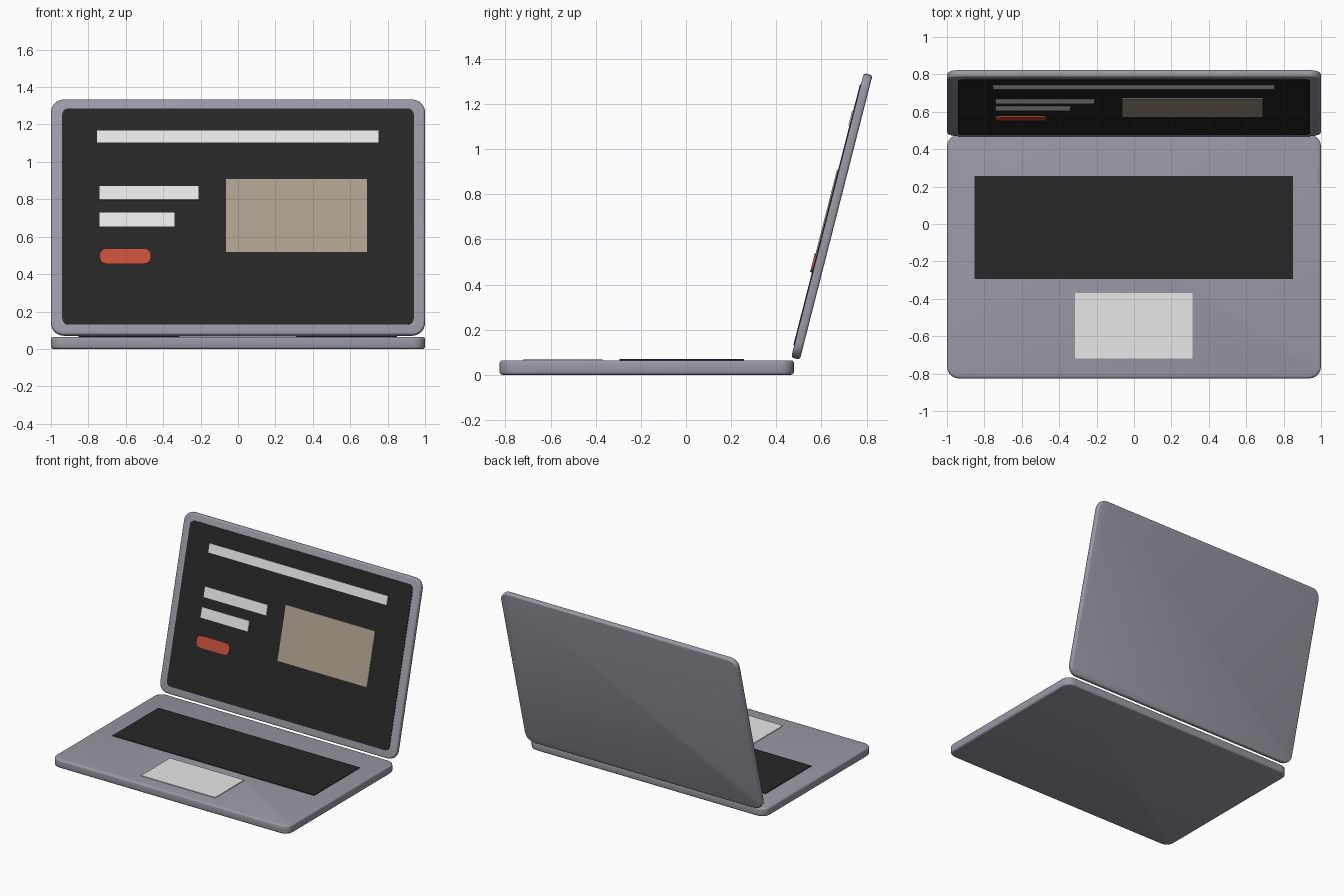
import bpy, bmesh, math
from mathutils import Matrix, Vector

default = bpy.data.objects.get("Cube")
if default:
    bpy.data.objects.remove(default, do_unlink=True)


def material(name, hex_code):
    srgb = [int(hex_code[i:i + 2], 16) / 255 for i in (0, 2, 4)]
    colour = [((c + 0.055) / 1.055) ** 2.4 for c in srgb] + [1]
    mat = bpy.data.materials.new(name)
    mat.use_nodes = True
    mat.diffuse_color = colour
    mat.node_tree.nodes["Principled BSDF"].inputs["Base Color"].default_value = colour
    return mat


metal = material("grey metal", "9a99a5")
black = material("soft black", "272727")
white = material("pale grey", "e8e8e8")
tan = material("warm tan", "ad9f8e")
red = material("brick red", "c6503a")


def slab(name, x0, x1, y0, y1, z0, z1, mat, radius=0, rim=0, frame=None, steps=6):
    """Flat slab with rounded plan corners and optional rounded rims."""
    bm = bmesh.new()
    centre = Vector(((x0 + x1) / 2, (y0 + y1) / 2, (z0 + z1) / 2))
    bmesh.ops.create_cube(bm, size=1)
    bmesh.ops.scale(bm, verts=bm.verts, vec=(x1 - x0, y1 - y0, z1 - z0))
    bmesh.ops.translate(bm, verts=bm.verts, vec=centre)
    if radius:
        upright = [e for e in bm.edges if abs(e.verts[0].co.z - e.verts[1].co.z) > 1e-5]
        bmesh.ops.bevel(bm, geom=upright, offset=radius, segments=steps,
                        profile=0.5, affect='EDGES')
    if rim:
        rims = [e for e in bm.edges if abs(e.verts[0].co.z - e.verts[1].co.z) < 1e-5]
        bmesh.ops.bevel(bm, geom=rims, offset=rim, segments=3,
                        profile=0.5, affect='EDGES')
    bmesh.ops.recalc_face_normals(bm, faces=bm.faces)
    mesh = bpy.data.meshes.new(name)
    bm.to_mesh(mesh)
    bm.free()
    mesh.materials.append(mat)
    obj = bpy.data.objects.new(name, mesh)
    bpy.context.collection.objects.link(obj)
    if frame:
        obj.matrix_world = frame
    if radius:
        bpy.ops.object.select_all(action='DESELECT')
        obj.select_set(True)
        bpy.context.view_layer.objects.active = obj
        bpy.ops.object.shade_smooth_by_angle(angle=math.radians(35))
    return obj


# Base with keyboard and trackpad
top = 0.064
slab("base", -1, 1, -0.826, 0.478, 0, top, metal, radius=0.065, rim=0.013)
slab("keyboard", -0.853, 0.85, -0.295, 0.257, top - 0.003, top + 0.005, black)
slab("trackpad", -0.315, 0.312, -0.72, -0.37, top - 0.003, top + 0.005, white)

# Tilted lid: local y runs up the lid, local z points out of the screen
lid = Matrix.Translation((0, 0.646, 0.702)) @ Matrix.Rotation(math.pi / 2 - 0.25, 4, 'X')
face = 0.02
slab("lid", -1, 1, -0.65, 0.65, -face, face, metal, radius=0.07, rim=0.012, frame=lid)
slab("screen", -0.94, 0.94, -0.595, 0.597, face - 0.003, face + 0.004, black,
     radius=0.035, frame=lid)

# Shapes shown on the screen
for name, x0, x1, y0, y1, mat in (
        ("title_bar", -0.755, 0.752, 0.408, 0.474, white),
        ("upper_text_bar", -0.74, -0.21, 0.092, 0.168, white),
        ("lower_text_bar", -0.74, -0.34, -0.056, 0.02, white),
        ("picture_panel", -0.065, 0.69, -0.197, 0.206, tan)):
    slab(name, x0, x1, y0, y1, face + 0.002, face + 0.009, mat, frame=lid)
slab("screen_button", -0.74, -0.465, -0.263, -0.178, face + 0.003, face + 0.0125, red,
     radius=0.036, frame=lid, steps=4)
